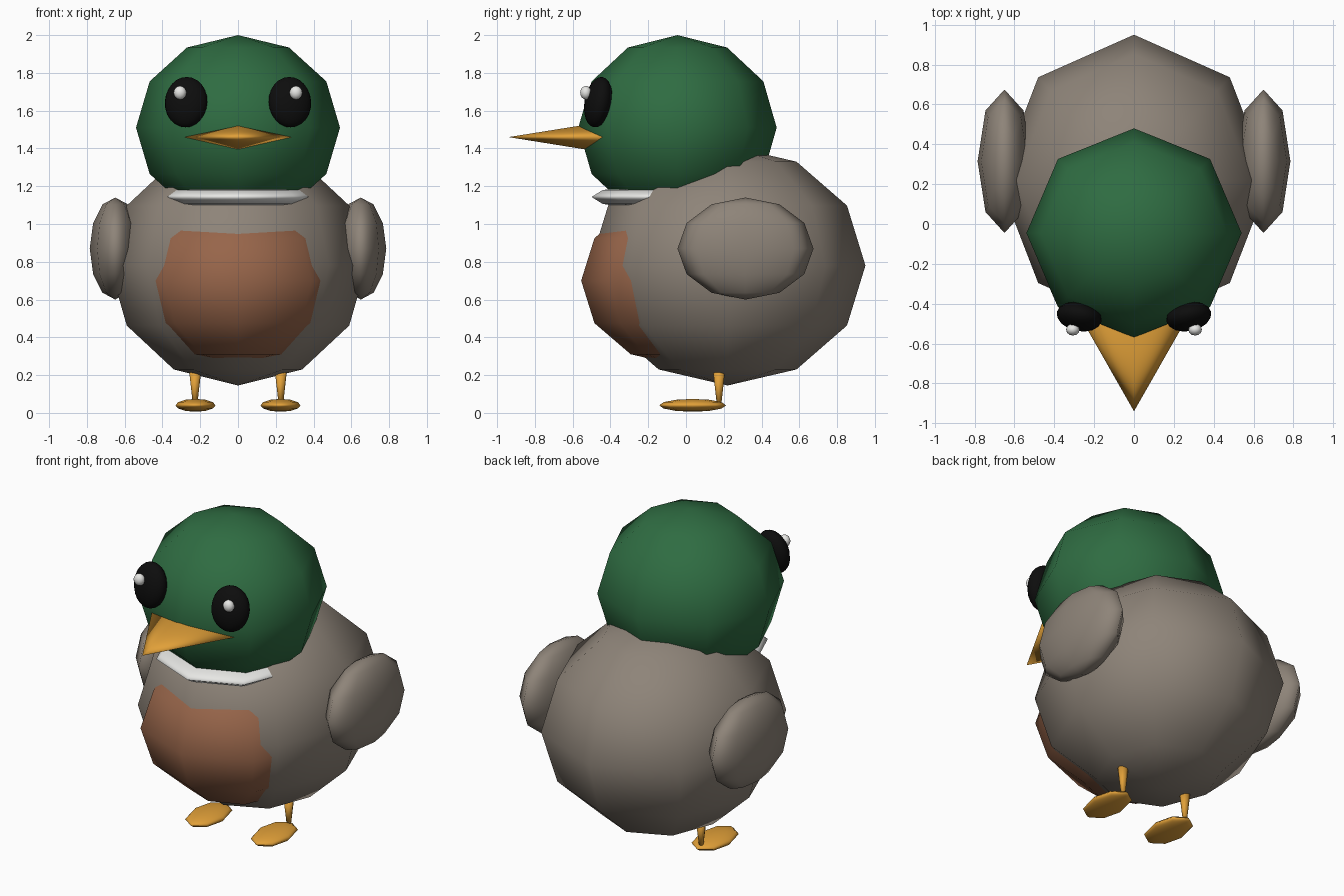
import bpy
from math import radians

cube = bpy.data.objects.get("Cube")
if cube:
    bpy.data.objects.remove(cube, do_unlink=True)


def material(name, color):
    mat = bpy.data.materials.new(name)
    mat.use_nodes = True
    mat.diffuse_color = (*color, 1)
    bsdf = next(n for n in mat.node_tree.nodes if n.type == "BSDF_PRINCIPLED")
    bsdf.inputs["Base Color"].default_value = (*color, 1)
    return mat


green = material("dark_green", (0.028, 0.15, 0.054))
taupe = material("taupe", (0.27, 0.23, 0.19))
brown = material("chestnut", (0.31, 0.13, 0.068))
orange = material("orange", (0.75, 0.35, 0.04))
white = material("white", (0.8, 0.8, 0.78))
black = material("black", (0.004, 0.004, 0.004))


def finish(name, mat):
    obj = bpy.context.object
    obj.name = name
    obj.data.materials.append(mat)
    bpy.ops.object.shade_smooth()
    return obj


def ball(name, mat, center, radii, tilt=0, yaw=0, segments=8, rings=6):
    """Low-poly ellipsoid."""
    bpy.ops.mesh.primitive_uv_sphere_add(
        segments=segments, ring_count=rings, radius=1, location=center,
        rotation=(radians(tilt), 0, radians(yaw)))
    bpy.context.object.scale = radii
    return finish(name, mat)


# Body, breast patch, collar and head
ball("body", taupe, (0, 0.22, 0.78), (0.68, 0.73, 0.635))
ball("breast_patch", brown, (0, -0.03, 0.70), (0.55, 0.525, 0.45))
ball("collar", white, (0, -0.07, 1.143), (0.425, 0.43, 0.072))
ball("head", green, (0, -0.045, 1.51), (0.54, 0.525, 0.49))

# Beak: flattened four-sided cone pointing forward
bpy.ops.mesh.primitive_cone_add(vertices=4, radius1=1, radius2=0, depth=1,
                                location=(0, -0.69, 1.46),
                                rotation=(radians(90), 0, 0))
bpy.context.object.scale = (0.285, 0.08, 0.5)
finish("beak", orange)

# Paired parts
for side, s in (("left", 1), ("right", -1)):
    ball(side + "_wing", taupe, (s * 0.65, 0.315, 0.87), (0.135, 0.36, 0.27))
    ball(side + "_eye", black, (s * 0.275, -0.465, 1.645), (0.115, 0.07, 0.135),
         tilt=-10, yaw=s * 12, segments=16, rings=12)
    ball(side + "_eye_glint", white, (s * 0.307, -0.53, 1.695),
         (0.034, 0.03, 0.036), segments=12, rings=8)
    ball(side + "_foot", orange, (s * 0.225, 0.035, 0.04), (0.106, 0.177, 0.034))
    bpy.ops.mesh.primitive_cone_add(vertices=8, radius1=0.012, radius2=0.031,
                                    depth=0.17, location=(s * 0.227, 0.175, 0.13))
    finish(side + "_leg", orange)
